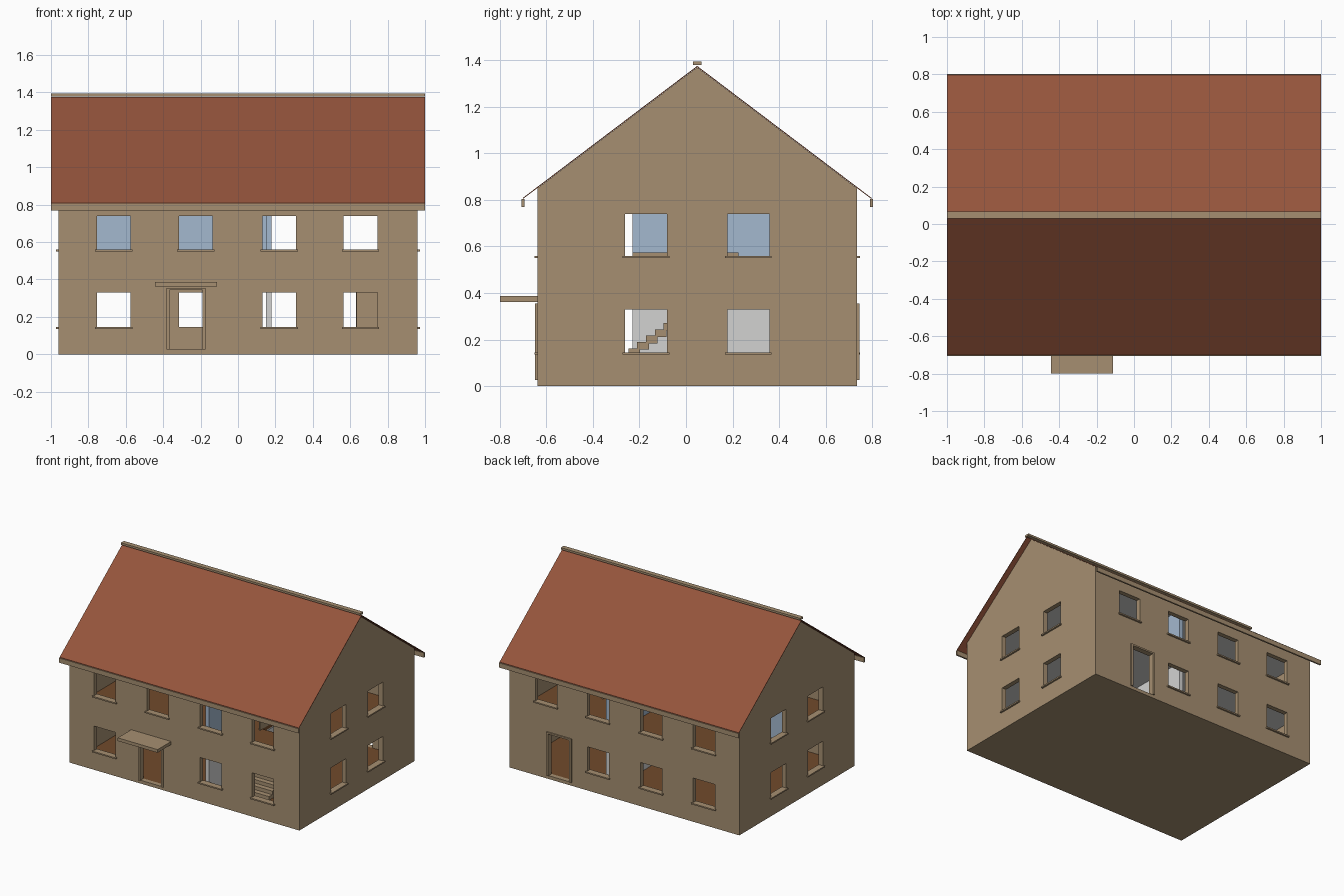
import bpy
import bmesh

cube = bpy.data.objects.get("Cube")
if cube:
    bpy.data.objects.remove(cube, do_unlink=True)


def material(name, *rgb):
    m = bpy.data.materials.new(name)
    m.use_nodes = True
    m.diffuse_color = (*rgb, 1)
    bsdf = next(n for n in m.node_tree.nodes if n.type == "BSDF_PRINCIPLED")
    bsdf.inputs["Base Color"].default_value = (*rgb, 1)
    return m


STONE = material("sandstone", .38, .275, .165)
TILE = material("red_tile", .3, .09, .045)
BLUE = material("pale_blue", .37, .48, .62)
GREY = material("light_grey", .65, .65, .64)
WOOD = material("brown_wood", .165, .07, .025)


def add_object(name, bm, mat):
    bmesh.ops.recalc_face_normals(bm, faces=bm.faces)
    mesh = bpy.data.meshes.new(name)
    bm.to_mesh(mesh)
    bm.free()
    mesh.materials.append(mat)
    ob = bpy.data.objects.new(name, mesh)
    bpy.context.collection.objects.link(ob)
    return ob


def boxes(name, mat, *spans):
    """One object made of boxes, each given as x, y and z ranges."""
    bm = bmesh.new()
    for span in spans:
        for v in bmesh.ops.create_cube(bm, size=1)["verts"]:
            v.co = [a + (b - a) * (c + .5) for c, (a, b) in zip(v.co, span)]
    return add_object(name, bm, mat)


def prism(name, mat, profile, half):
    """Extrude a (y, z) profile along x, from -half to half."""
    bm = bmesh.new()
    face = bm.faces.new([bm.verts.new((-half, y, z)) for y, z in profile])
    ext = bmesh.ops.extrude_face_region(bm, geom=[face])["geom"]
    moved = [g for g in ext if isinstance(g, bmesh.types.BMVert)]
    bmesh.ops.translate(bm, verts=moved, vec=(2 * half, 0, 0))
    return add_object(name, bm, mat)


def cut(ob, *cutters):
    """Subtract the cutters, bake the result and remove the cutters."""
    for c in cutters:
        c.hide_render = True
        mod = ob.modifiers.new("cut", "BOOLEAN")
        mod.operation, mod.solver, mod.object = "DIFFERENCE", "EXACT", c
    deps = bpy.context.evaluated_depsgraph_get()
    mesh = bpy.data.meshes.new_from_object(ob.evaluated_get(deps))
    ob.modifiers.clear()
    ob.data = mesh
    for c in cutters:
        bpy.data.objects.remove(c, do_unlink=True)


# Main dimensions
MID = .048
HX, HY = .96, .687
FRONT, BACK = MID - HY, MID + HY
EAVE, RIDGE = .85, 1.37
SLOPE = (RIDGE - EAVE) / HY
T = .035
IX = (-HX + T, HX - T)
IY = (FRONT + T, BACK - T)
FLOOR, UPPER, CEIL = .025, .435, .82
WIN_X = (-.665, -.225, .22, .655)
WIN_Y = (-.172, .268)
WIN_Z = ((.145, .33), (.56, .74))
W = .09
DOORS = ((FRONT, -1, -.278), (BACK, 1, .543))


def around(c, r):
    return (c - r, c + r)


def outward(wall, side, depth):
    return tuple(sorted((wall, wall + side * depth)))


# Collect window and door openings together with their sills
openings, sills = [], []
for z0, z1 in WIN_Z:
    sill_z = (z0 - .01, z0)
    for wall, side, door_x in DOORS:
        for x in WIN_X:
            if z0 < .5 and abs(x - door_x) < .2:
                continue
            openings.append((around(x, W), around(wall, .06), (z0, z1)))
            sills.append((around(x, .1), outward(wall, side, .013), sill_z))
    for side in (-1, 1):
        for y in WIN_Y:
            openings.append((around(side * HX, .06), around(y, W), (z0, z1)))
            sills.append((outward(side * HX, side, .013), around(y, .1), sill_z))
for wall, side, x in DOORS:
    openings.append((around(x, W), around(wall, .06), (FLOOR, .345)))

# Outer walls with gables
walls = prism("outer_walls", STONE,
              [(FRONT, 0), (BACK, 0), (BACK, EAVE), (MID, RIDGE), (FRONT, EAVE)], HX)
cut(walls, boxes("room_cutter", STONE, (IX, IY, (.01, CEIL))),
    boxes("opening_cutter", STONE, *openings))
boxes("window_sills", STONE, *sills)

# Door frames: two posts and a head
for name, (wall, side, x) in zip(("front_door_frame", "back_door_frame"), DOORS):
    depth = outward(wall, side, .01)
    posts = [(around(x + s * .096, .008), depth, (FLOOR, .355)) for s in (-1, 1)]
    boxes(name, STONE, *posts, (around(x, W), depth, (.343, .355)))

# Entrance canopy
boxes("door_canopy", STONE, ((-.445, -.112), (-.8, FRONT), (.362, .386)))

# Roof slopes, fascia boards and ridge cap
REACH = .749
for name, s in (("front_roof", -1), ("back_roof", 1)):
    eave_y, eave_z = MID + s * REACH, RIDGE - SLOPE * REACH
    prism(name, TILE, [(MID, RIDGE + .001), (eave_y, eave_z + .001),
                       (eave_y, eave_z + .006), (MID, RIDGE + .006)], 1)
    boxes(name + "_fascia", STONE,
          ((-1, 1), around(eave_y, .006), (.77, .805)))
boxes("ridge_cap", STONE, ((-1, 1), around(MID, .018), (1.379, 1.394)))

# Floors and ceilings, with a stairwell through the middle storey
STAIR_X = (.34, .54)
well = (STAIR_X, (-.2, .2), (.3, .5))
boxes("ground_floor", WOOD, (IX, IY, (.008, FLOOR)))
for name, mat, z in (("upper_floor", WOOD, (.405, UPPER)),
                     ("lower_ceiling", GREY, (.395, .405))):
    cut(boxes(name, mat, (IX, IY, z)), boxes("well_cutter", mat, well))
boxes("upper_ceiling", GREY, (IX, IY, (CEIL - .01, CEIL)))

# Partition walls with a doorway on each storey
PX = (.15, .18)
for name, mat, z0, z1 in (("lower_partition", GREY, FLOOR, .395),
                          ("upper_partition", BLUE, UPPER, CEIL - .01)):
    boxes(name, mat, (PX, (IY[0], -.405), (z0, z1)), (PX, (-.23, IY[1]), (z0, z1)),
          (PX, (-.405, -.23), (z0 + .325, z1)))
boxes("upper_cross_partition", BLUE,
      ((IX[0], PX[0]), (MID, MID + .03), (UPPER, CEIL - .01)))

# Open staircase of overlapping treads, and the guard around its well
STEPS = 15
RISE = (UPPER - FLOOR) / STEPS
boxes("staircase", STONE, *[
    (STAIR_X, (-.4 + i * .038, -.35 + i * .038),
     (FLOOR + (i - .2) * RISE, FLOOR + (i + 1) * RISE)) for i in range(STEPS)])
boxes("stair_guard", STONE, *[
    (around(x, .005), (-.23, .225), (UPPER, .575)) for x in STAIR_X])
